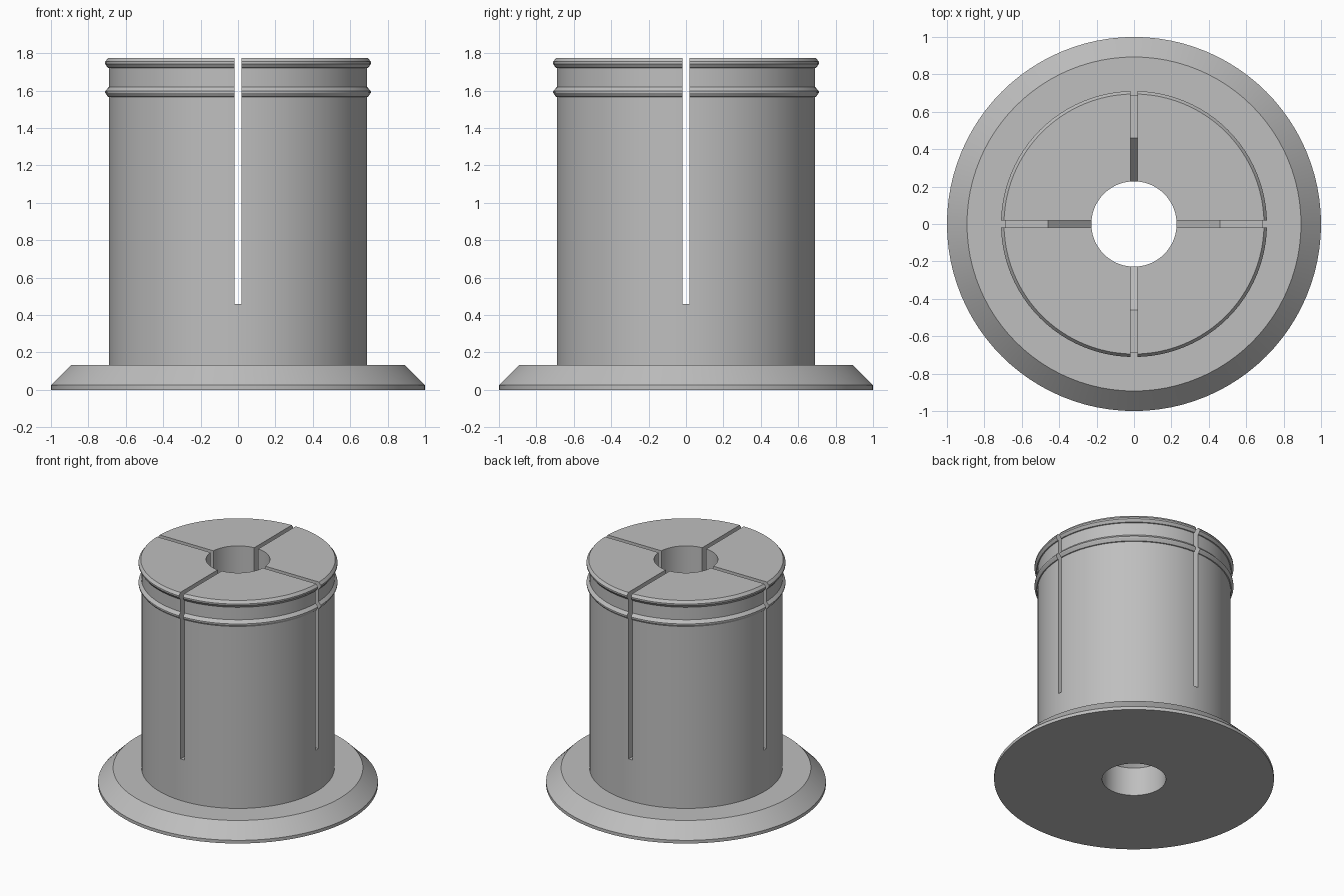
import bpy, bmesh, math

if "Cube" in bpy.data.objects:
    bpy.data.objects.remove(bpy.data.objects["Cube"])

SEGMENTS = 96
TOP = 1.775

grey = bpy.data.materials.new("plain grey")
grey.diffuse_color = (0.52, 0.52, 0.52, 1)
grey.use_nodes = True
grey.node_tree.nodes["Principled BSDF"].inputs["Base Color"].default_value = grey.diffuse_color


def revolve(name, profile):
    """Spin a closed (radius, z) outline around the z axis."""
    bm = bmesh.new()
    rings = []
    for i in range(SEGMENTS):
        a = 2 * math.pi * i / SEGMENTS
        rings.append([bm.verts.new((r * math.cos(a), r * math.sin(a), z))
                      for r, z in profile])
    n = len(profile)
    for i in range(SEGMENTS):
        p, q = rings[i], rings[(i + 1) % SEGMENTS]
        for j in range(n):
            k = (j + 1) % n
            bm.faces.new((p[j], q[j], q[k], p[k]))
    bmesh.ops.recalc_face_normals(bm, faces=bm.faces)
    mesh = bpy.data.meshes.new(name)
    bm.to_mesh(mesh)
    bm.free()
    obj = bpy.data.objects.new(name, mesh)
    bpy.context.collection.objects.link(obj)
    mesh.materials.append(grey)
    return obj


def slot_cutter(name, size):
    """Box running across the whole sleeve, from the slot floor upwards."""
    bpy.ops.mesh.primitive_cube_add(size=1, location=(0, 0, 0.46 + 1.0))
    obj = bpy.context.object
    obj.name = name
    obj.scale = size
    bpy.ops.object.transform_apply(location=True, rotation=False, scale=True)
    obj.data.materials.append(grey)
    obj.hide_render = True
    return obj


# Flange, sleeve with two snap ridges, and bore widening into an inner chamber
sleeve = revolve("flanged_sleeve", [
    (0.228, 0), (1.0, 0), (1.0, 0.025), (0.893, 0.132), (0.69, 0.132),
    (0.69, 1.565), (0.697, 1.567), (0.711, 1.588), (0.711, 1.597), (0.69, 1.62),
    (0.69, 1.72), (0.697, 1.722), (0.711, 1.742), (0.711, 1.754), (0.695, TOP),
    (0.228, TOP), (0.228, TOP - 0.225), (0.46, TOP - 0.457),
    (0.46, 0.457), (0.228, 0.225),
])

# Crossed slots dividing the sleeve into four fingers
cutters = [slot_cutter("slot_cutter_x", (2.0, 0.035, 2.0)),
           slot_cutter("slot_cutter_y", (0.035, 2.0, 2.0))]
bpy.ops.object.select_all(action='DESELECT')
sleeve.select_set(True)
bpy.context.view_layer.objects.active = sleeve
for c in cutters:
    mod = sleeve.modifiers.new(c.name, 'BOOLEAN')
    mod.operation = 'DIFFERENCE'
    mod.solver = 'EXACT'
    mod.object = c
    bpy.ops.object.modifier_apply(modifier=mod.name)
for c in cutters:
    bpy.data.objects.remove(c, do_unlink=True)

bpy.ops.object.shade_smooth_by_angle(angle=math.radians(20))
